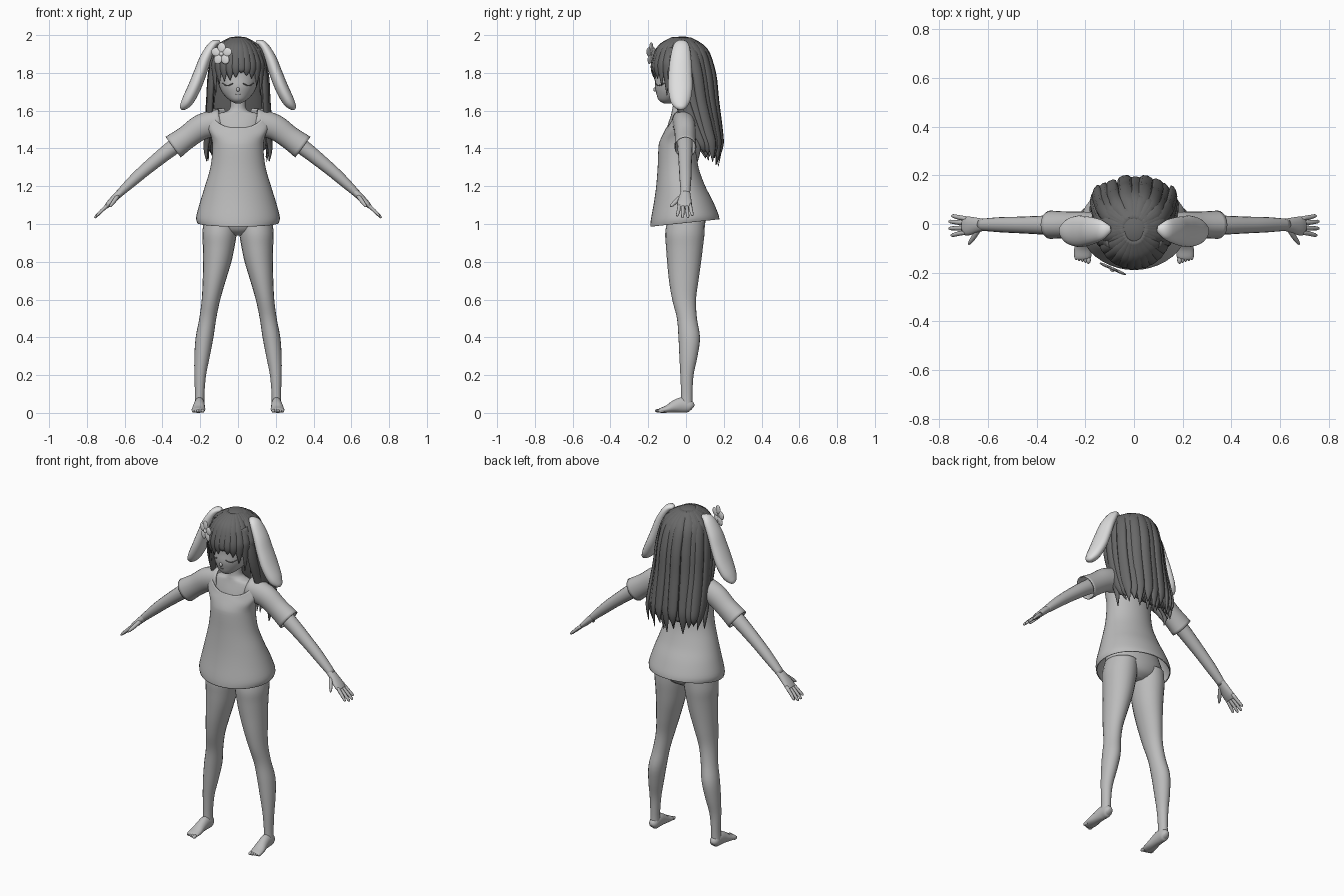
import bpy, bmesh, math, random
from mathutils import Vector, Matrix

random.seed(4)


def material(name, v):
    m = bpy.data.materials.new(name)
    m.diffuse_color = (v, v, v, 1)
    return m


GREY = material("soft grey", 0.5)
PALE = material("pale grey", 0.74)
DARK = material("dark grey", 0.14)


def clamp(v):
    return max(0.0, min(1.0, v))


def finish(bm, name, mat, mirror=False, thick=0):
    bmesh.ops.recalc_face_normals(bm, faces=bm.faces)
    me = bpy.data.meshes.new(name)
    bm.to_mesh(me)
    bm.free()
    for p in me.polygons:
        p.use_smooth = True
    me.materials.append(mat)
    ob = bpy.data.objects.new(name, me)
    bpy.context.collection.objects.link(ob)
    if mirror:
        ob.modifiers.new("mirror", 'MIRROR').use_mirror_merge = False
    if thick:
        ob.modifiers.new("thickness", 'SOLIDIFY').thickness = thick
    return ob


def spline(pts, n):
    """Catmull-Rom through stations of (x, y, z, radius_a, radius_b)."""
    out = []
    for i in range(len(pts) - 1):
        p = [pts[max(i - 1, 0)], pts[i], pts[i + 1], pts[min(i + 2, len(pts) - 1)]]
        for k in range(n):
            t = k / n
            out.append([0.5 * (2 * b + (c - a) * t + (2 * a - 5 * b + 4 * c - d) * t * t
                               + (3 * b - a - 3 * c + d) * t ** 3) for a, b, c, d in zip(*p)])
    return out + [list(pts[-1])]


def add_tube(bm, pts, ref=(1, 0, 0), seg=16, n=4, flat=False, caps=True, warp=None):
    """Sweep an ellipse; radius_a lies along ref, radius_b across it."""
    st = spline(pts, n)
    rings = []
    for i, s in enumerate(st):
        a, b = st[max(i - 1, 0)], st[min(i + 1, len(st) - 1)]
        t = Vector((0, 0, 1)) if flat else (Vector(b[:3]) - Vector(a[:3])).normalized()
        u = Vector(ref)
        u = (u - t * u.dot(t)).normalized()
        v = t.cross(u)
        ring = []
        for k in range(seg):
            w = 2 * math.pi * k / seg
            co = Vector(s[:3]) + u * max(s[3], .001) * math.cos(w) + v * max(s[4], .001) * math.sin(w)
            ring.append(bm.verts.new(warp(co) if warp else co))
        rings.append(ring)
    for r, q in zip(rings, rings[1:]):
        for k in range(seg):
            bm.faces.new((r[k], r[(k + 1) % seg], q[(k + 1) % seg], q[k]))
    if caps:
        bm.faces.new(rings[0])
        bm.faces.new(rings[-1])


def tube(name, pts, mat, mirror=False, thick=0, **kw):
    bm = bmesh.new()
    add_tube(bm, pts, **kw)
    return finish(bm, name, mat, mirror, thick)


def add_ball(bm, loc, scale, rot=Matrix.Identity(4)):
    bmesh.ops.create_uvsphere(bm, u_segments=14, v_segments=8, radius=1,
                              matrix=Matrix.Translation(loc) @ rot @ Matrix.Diagonal((*scale, 1)))


# body: pelvis, torso, shoulders and neck
tube("torso", [(0, 0, .94, .05, .05), (0, 0, .97, .13, .09), (0, -.002, 1.03, .183, .106),
               (0, -.01, 1.12, .16, .1), (0, -.03, 1.25, .12, .08), (0, -.035, 1.4, .115, .08),
               (0, -.035, 1.5, .125, .068), (0, -.03, 1.575, .12, .05), (0, -.03, 1.597, .06, .045),
               (0, -.03, 1.625, .04, .04), (0, -.03, 1.71, .04, .04)], GREY, flat=True, seg=24)

# head with face details
tube("head", [(0, -.1, 1.637, .012, .015), (0, -.092, 1.655, .045, .052), (0, -.06, 1.69, .08, .097),
              (0, -.04, 1.73, .1, .125), (0, -.03, 1.78, .112, .132), (0, -.03, 1.85, .118, .133),
              (0, -.025, 1.92, .1, .115), (0, -.02, 1.97, .04, .05)], GREY, flat=True, seg=28)
bm = bmesh.new()
add_ball(bm, (0, -.162, 1.712), (.009, .011, .012))
finish(bm, "nose", GREY)
lash = []
for k in range(7):
    x = .028 + .054 * k / 6
    z = 1.745 - .012 * math.sin(math.pi * k / 6)
    lash.append((x, -.038 - .127 * math.sqrt(1 - (x / .104) ** 2), z, .003, .003))
tube("closed_eye", lash, DARK, mirror=True, ref=(0, 0, 1), seg=6, n=2)
tube("mouth", [(-.012, -.153, 1.686, .002, .002), (0, -.155, 1.684, .002, .002),
               (.012, -.153, 1.686, .002, .002)], DARK, ref=(0, 0, 1), seg=6)

# legs and feet
tube("leg", [(.092, 0, 1.02, .088, .1), (.098, -.006, .95, .091, .104), (.102, -.008, .88, .084, .098),
             (.11, -.01, .8, .075, .09), (.126, -.012, .7, .061, .078), (.143, -.01, .6, .049, .063),
             (.16, .005, .5, .045, .053), (.177, .017, .4, .047, .057), (.19, .013, .3, .041, .048),
             (.2, .005, .2, .031, .035), (.203, .004, .1, .025, .03), (.204, .004, .04, .026, .03)],
     GREY, mirror=True, flat=True, seg=20)
bm = bmesh.new()
add_tube(bm, [(.203, .036, .026, .014, .014), (.203, .022, .034, .026, .032), (.204, -.02, .042, .028, .041),
              (.206, -.06, .034, .031, .033), (.209, -.1, .02, .036, .02), (.211, -.135, .013, .035, .013),
              (.211, -.145, .011, .025, .008)], seg=14)
for k in range(5):
    add_ball(bm, (.187 + .0125 * k, -.146 + .004 * k, .011), (.008 if k else .01, .018, .01))
finish(bm, "foot", GREY, mirror=True)

# arms and hands
tube("arm", [(.13, -.01, 1.54, .045, .045), (.24, -.008, 1.475, .043, .045), (.345, -.005, 1.405, .04, .041),
             (.47, -.004, 1.305, .034, .034), (.55, -.003, 1.235, .031, .029), (.63, -.003, 1.16, .024, .02)],
     GREY, mirror=True, ref=(0, 1, 0))
bm = bmesh.new()
add_tube(bm, [(.615, -.003, 1.174, .024, .02), (.645, -.005, 1.145, .031, .019),
              (.68, -.008, 1.11, .039, .016), (.7, -.008, 1.09, .036, .011)], ref=(0, 1, 0))
for y0, y1, l in ((.021, .033, .85), (.003, .01, 1), (-.016, -.018, 1), (-.033, -.046, .88)):
    add_tube(bm, [(.685, y0, 1.105, .01, .01), (.685 + .04 * l, (y0 + y1) / 2, 1.105 - .038 * l, .0095, .009),
                  (.685 + .068 * l, y1, 1.105 - .066 * l, .0075, .007),
                  (.685 + .074 * l, y1, 1.105 - .073 * l, .003, .003)], ref=(0, 1, 0), seg=8, n=2)
add_tube(bm, [(.635, -.018, 1.15, .012, .013), (.655, -.05, 1.122, .011, .012),
              (.672, -.074, 1.1, .008, .009), (.678, -.084, 1.092, .003, .003)], ref=(1, 0, 0), seg=8, n=2)
finish(bm, "hand", GREY, mirror=True)


# tunic shirt with scooped neck and tilted hem
def shirt_warp(co):
    scoop = .1 * clamp((co.z - 1.42) / .19) * clamp((-.03 - co.y) / .07)
    co.z += .11 * co.y * clamp((1.2 - co.z) / .2) - scoop
    return co


tube("shirt", [(0, -.006, 1.006, .216, .183), (0, -.008, 1.04, .221, .178), (0, -.015, 1.12, .2, .155),
               (0, -.028, 1.2, .175, .13), (0, -.042, 1.3, .146, .108), (0, -.046, 1.4, .135, .1),
               (0, -.043, 1.47, .143, .094), (0, -.035, 1.55, .168, .084), (0, -.035, 1.612, .145, .069)],
     GREY, thick=.005, flat=True, seg=40, caps=False, warp=shirt_warp)
tube("sleeve", [(.09, -.015, 1.54, .06, .07), (.19, -.008, 1.515, .058, .068), (.27, -.004, 1.46, .055, .062),
                (.343, -.003, 1.407, .058, .068)], GREY, mirror=True, thick=.005, ref=(0, 1, 0),
     seg=24, caps=False)

# drooping ears
tube("long_ear", [(.095, -.02, 1.962, .012, .01), (.13, -.024, 1.95, .04, .022), (.17, -.028, 1.88, .055, .031),
                  (.2, -.03, 1.8, .062, .034), (.232, -.03, 1.72, .064, .035), (.268, -.03, 1.65, .052, .031),
                  (.293, -.028, 1.617, .028, .018), (.301, -.028, 1.607, .006, .005)],
     PALE, mirror=True, ref=(0, 1, 0), seg=20)

# hair cap, cut away over the face
bm = bmesh.new()
bmesh.ops.create_uvsphere(bm, u_segments=32, v_segments=20, radius=1,
                          matrix=Matrix.Translation((0, -.02, 1.835)) @ Matrix.Diagonal((.147, .15, .158, 1)))
cut = [f for f in bm.faces if f.calc_center_median().z < 1.80 - .5 * (f.calc_center_median().y + .02)
       and f.calc_center_median().y < .05]
bmesh.ops.delete(bm, geom=cut, context='FACES')
finish(bm, "hair_cap", DARK)

# inner mass of the long back hair
tube("back_hair", [(0, .03, 1.86, .12, .09), (0, .06, 1.72, .14, .08), (0, .09, 1.58, .145, .07),
                   (0, .12, 1.46, .14, .05), (0, .14, 1.38, .11, .025)], DARK, flat=True, seg=24)


def add_lock(bm, theta, table, width, depth):
    """Tapered strand on the hair shell; theta 0 is the back, 180 the front."""
    a = math.radians(theta)
    n = len(table) - 1
    pts = []
    for i, (z, rx, cy, ry) in enumerate(table):
        s = (.55, 1, 1, 1, 1, .8)[i] if i < n else .06
        pts.append((rx * math.sin(a), cy + ry * math.cos(a), z, width * s, depth * s))
    add_tube(bm, pts, ref=(math.cos(a), -math.sin(a), 0), seg=8)


# long strands: two layers round the back
bm = bmesh.new()
for count, inset, width in ((13, 0, .03), (10, .014, .032)):
    for k in range(count):
        th = -100 + 200 * k / (count - 1) + random.uniform(-4, 4)
        tip = 1.3 + .05 * abs(th) / 100 + random.uniform(-.01, .06)
        j = random.uniform(-.008, .006) - inset
        add_lock(bm, th, [(1.982, .04, -.02, .04), (1.92, .118, -.02, .123), (1.8, .148 + j, 0, .145 + j),
                          (1.65, .158 + j, .025, .137 + j), (1.5, .168 + j, .07, .11 + j),
                          (1.42, .17 + j, .1, .087 + j), (tip, .16 + j, .115, .06 + j)], width, .014)
finish(bm, "long_strands", DARK)

# fringe over the forehead
bm = bmesh.new()
for th, tip in ((105, 1.66), (120, 1.68), (134, 1.73), (148, 1.77), (161, 1.785), (173, 1.8), (185, 1.775),
                (198, 1.76), (212, 1.755), (226, 1.74), (240, 1.68), (255, 1.66)):
    add_lock(bm, th, [(1.985, .035, -.03, .04), (1.94, .095, -.03, .108), (1.87, .137, -.03, .14),
                      (1.82, .143, -.03, .146), (tip, .135, -.03, .142)], .024, .011)
finish(bm, "fringe", DARK)

# side locks framing the face and falling behind the shoulders
tube("side_lock", [(.1, -.08, 1.93, .02, .012), (.133, -.075, 1.83, .028, .014), (.145, -.06, 1.72, .028, .016),
                   (.15, -.02, 1.6, .025, .016), (.16, .03, 1.48, .024, .016), (.17, .06, 1.4, .018, .012),
                   (.165, .06, 1.33, .002, .002)], DARK, mirror=True, ref=(.4, 1, 0), seg=10)

# flower hair ornament
bm = bmesh.new()
place = Matrix.Translation((-.087, -.184, 1.9)) @ Matrix.Rotation(math.radians(-24), 4, 'Z')
for k in range(5):
    spin = Matrix.Rotation(2 * math.pi * k / 5, 4, 'Y')
    m = place @ spin @ Matrix.Translation((0, 0, .034)) @ Matrix.Diagonal((.024, .006, .027, 1))
    bmesh.ops.create_uvsphere(bm, u_segments=14, v_segments=8, radius=1, matrix=m)
bmesh.ops.create_uvsphere(bm, u_segments=12, v_segments=8, radius=1,
                          matrix=place @ Matrix.Translation((0, -.004, 0)) @ Matrix.Diagonal((.012, .008, .012, 1)))
finish(bm, "flower", PALE)
